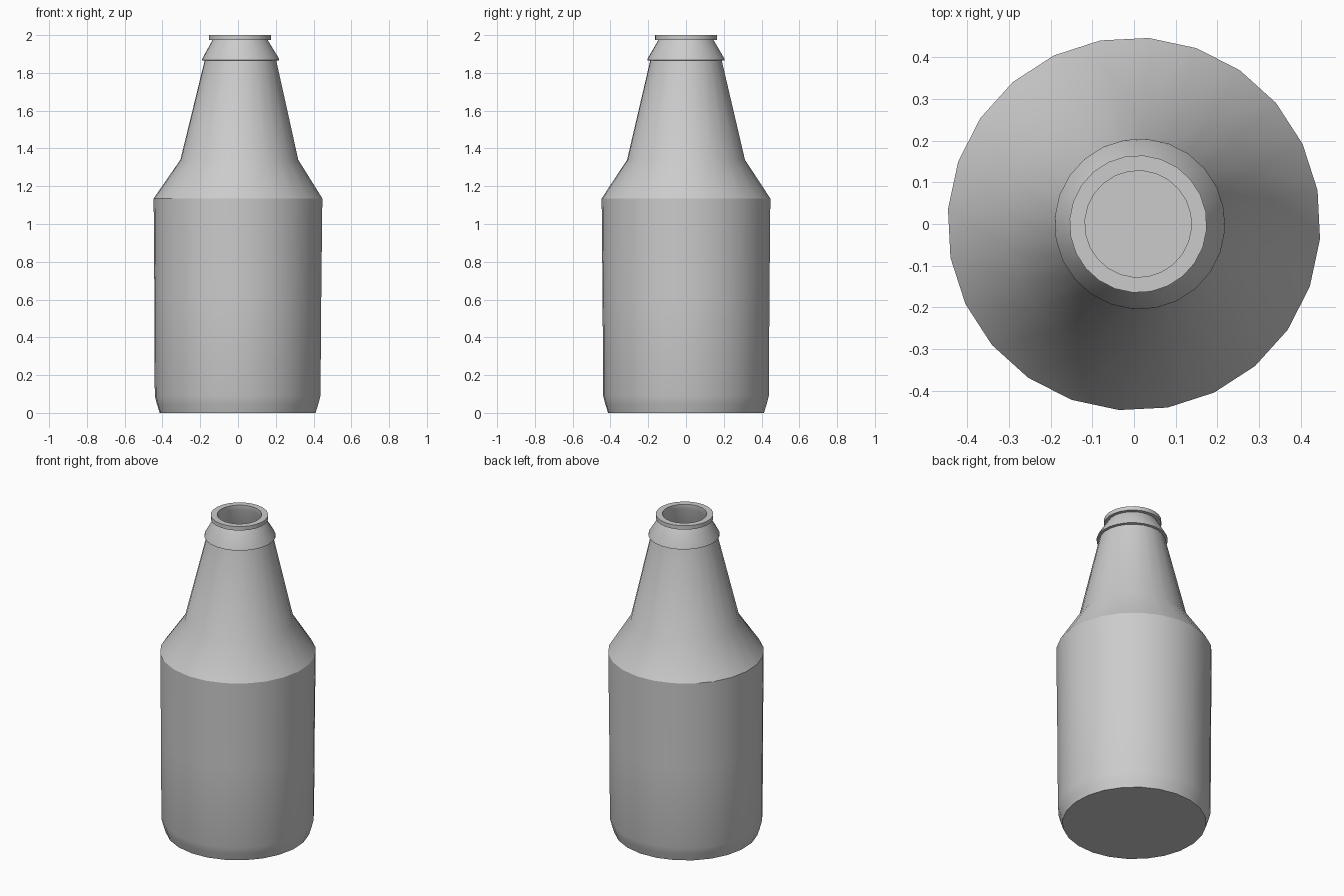
import bpy, bmesh, math

cube = bpy.data.objects.get("Cube")
if cube:
    bpy.data.objects.remove(cube, do_unlink=True)

SIDES = 24
PHASE = math.radians(-4.6)

# One plain grey for the whole bottle
grey = bpy.data.materials.new("plain grey")
grey.use_nodes = True
colour = (0.6, 0.6, 0.6, 1.0)
grey.diffuse_color = colour
grey.node_tree.nodes["Principled BSDF"].inputs["Base Color"].default_value = colour


def turned_part(name, profile, cap_ends=False, closed=False):
    """Turn (radius, height, x offset) points into a smooth shaded part."""
    bm = bmesh.new()
    rings = []
    for r, z, dx in profile:
        ring = []
        for i in range(SIDES):
            a = PHASE + math.tau * i / SIDES
            ring.append(bm.verts.new((dx + r * math.cos(a), r * math.sin(a), z)))
        rings.append(ring)
    pairs = list(zip(rings, rings[1:]))
    if closed:
        pairs.append((rings[-1], rings[0]))
    for low, high in pairs:
        for i in range(SIDES):
            j = (i + 1) % SIDES
            bm.faces.new((low[i], low[j], high[j], high[i]))
    if cap_ends:
        bm.faces.new(rings[0][::-1])
        bm.faces.new(rings[-1])
    bmesh.ops.recalc_face_normals(bm, faces=bm.faces[:])
    mesh = bpy.data.meshes.new(name)
    bm.to_mesh(mesh)
    bm.free()
    mesh.materials.append(grey)
    obj = bpy.data.objects.new(name, mesh)
    bpy.context.collection.objects.link(obj)
    bpy.ops.object.select_all(action='DESELECT')
    obj.select_set(True)
    bpy.context.view_layer.objects.active = obj
    bpy.ops.object.shade_smooth_by_angle(angle=math.radians(30))
    return obj


# Bottle: outer wall, collar, rim and hollow inside in one profile
turned_part("bottle", [
    (0.414, 0.00, -0.002),   # base
    (0.428, 0.045, -0.002),
    (0.440, 0.09, -0.002),
    (0.443, 0.60, -0.001),   # body
    (0.448, 1.135, 0.0),
    (0.313, 1.34, 0.007),    # shoulder
    (0.190, 1.865, 0.013),   # neck
    (0.205, 1.867, 0.014),   # collar
    (0.203, 1.877, 0.014),
    (0.147, 1.973, 0.011),
    (0.165, 1.975, 0.010),   # rim
    (0.165, 2.00, 0.010),
    (0.128, 2.00, 0.010),    # mouth
    (0.128, 1.97, 0.010),
    (0.175, 1.865, 0.013),   # inner wall
    (0.298, 1.34, 0.007),
    (0.433, 1.13, 0.0),
    (0.426, 0.09, -0.002),
    (0.400, 0.015, -0.002),  # inner floor
], cap_ends=True)
